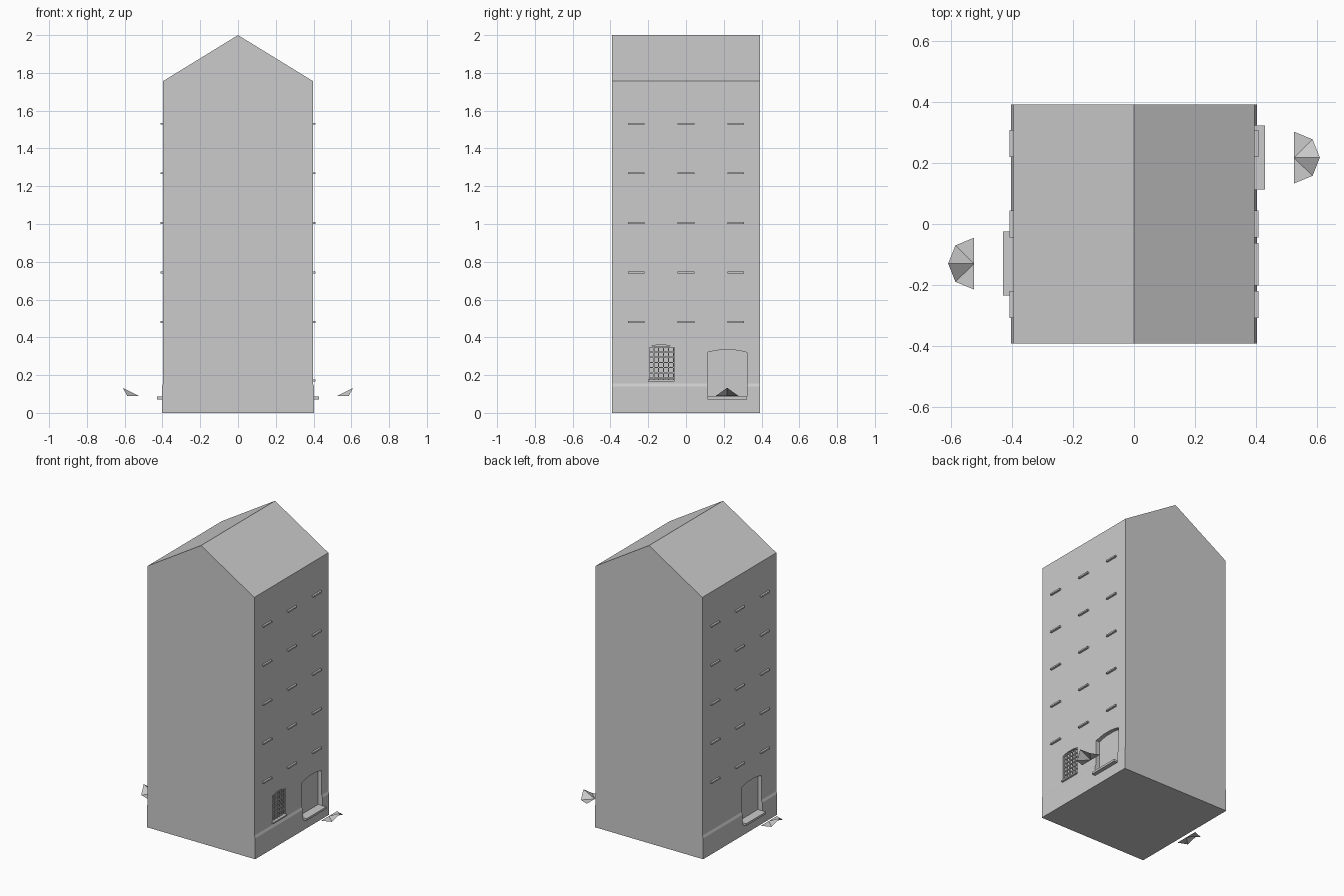
import bpy, bmesh

if "Cube" in bpy.data.objects:
    bpy.data.objects.remove(bpy.data.objects["Cube"])

grey = bpy.data.materials.new("plaster grey")
grey.diffuse_color = (0.6, 0.6, 0.6, 1)
grey.use_nodes = True
grey.node_tree.nodes["Principled BSDF"].inputs["Base Color"].default_value = grey.diffuse_color

HALF_Y, WALL, PLINTH = 0.393, 0.396, 0.403


def mesh_object(name, verts, faces):
    me = bpy.data.meshes.new(name)
    me.from_pydata(verts, [], faces)
    bm = bmesh.new()
    bm.from_mesh(me)
    bmesh.ops.recalc_face_normals(bm, faces=bm.faces)
    bm.to_mesh(me)
    bm.free()
    me.materials.append(grey)
    ob = bpy.data.objects.new(name, me)
    bpy.context.collection.objects.link(ob)
    return ob


def prism(name, lower, upper):
    n = len(lower)
    sides = [(i, (i + 1) % n, (i + 1) % n + n, i + n) for i in range(n)]
    return mesh_object(name, lower + upper,
                       [tuple(range(n)), tuple(range(n, 2 * n))] + sides)


def side_prism(name, outline, x0, x1):
    """Extrude a (y, z) outline along x."""
    return prism(name, [(x0, y, z) for y, z in outline],
                 [(x1, y, z) for y, z in outline])


def side_box(name, side, y, z, w, h, x0, x1):
    o = [(y - w / 2, z - h / 2), (y + w / 2, z - h / 2),
         (y + w / 2, z + h / 2), (y - w / 2, z + h / 2)]
    return side_prism(name, o, side * x0, side * x1)


def arch(y, half, z0, z1, rise):
    """Opening outline with a shallow segmental top."""
    top = [(y + half * t, z1 + rise * (1 - t * t))
           for t in (1, 0.65, 0.3, -0.3, -0.65, -1)]
    return [(y - half, z0), (y + half, z0)] + top


def cut(target, cutter):
    mod = target.modifiers.new("opening", 'BOOLEAN')
    mod.operation, mod.object, mod.solver = 'DIFFERENCE', cutter, 'EXACT'
    bpy.context.view_layer.objects.active = target
    bpy.ops.object.modifier_apply(modifier=mod.name)
    bpy.data.objects.remove(cutter)


# Gabled house body with plinth along both long sides
half = [(PLINTH, 0), (PLINTH, 0.14), (WALL, 0.156), (WALL, 1.757)]
outline = half + [(0, 2.0)] + [(-x, z) for x, z in reversed(half)]
house = prism("house_body", [(x, -HALF_Y, z) for x, z in outline],
              [(x, HALF_Y, z) for x, z in outline])

# Door recess, doorstep and fan-shaped piece in front, one on each side
for side, tag, y in ((1, "right", 0.218), (-1, "left", -0.13)):
    cut(house, side_prism("door_cutter", arch(y, 0.105, 0.085, 0.32, 0.015),
                          side * 0.37, side * 0.5))
    side_box("doorstep_" + tag, side, y, 0.079, 0.21, 0.014, 0.365, 0.43)
    fan = [(0.525, 0, 0.09), (0.525, 0.085, 0.09), (0.586, 0.06, 0.09),
           (0.61, 0, 0.133), (0.586, -0.06, 0.09), (0.525, -0.085, 0.09)]
    mesh_object("fan_" + tag, [(side * x, y + d, z) for x, d, z in fan],
                [(0, i, i + 1) for i in range(1, 5)])

# Barred window on the right side
WY = -0.132
cut(house, side_prism("window_cutter", arch(WY, 0.07, 0.175, 0.35, 0.01),
                      0.38, 0.5))
side_box("barred_window_sill", 1, WY, 0.172, 0.14, 0.01, 0.385, 0.409)
for i in range(6):
    side_box("window_bar_upright", 1, WY - 0.065 + i * 0.026, 0.264,
             0.006, 0.176, 0.386, 0.392)
for i in range(7):
    side_box("window_bar_cross", 1, WY, 0.185 + i * 0.0275,
             0.14, 0.006, 0.386, 0.392)

# Window sills, five storeys of three on each side
for side in (1, -1):
    for row in range(5):
        for col in (-1, 0, 1):
            side_box("window_sill", side, col * 0.264, 0.481 + row * 0.2625,
                     0.088, 0.01, 0.39, 0.409)
